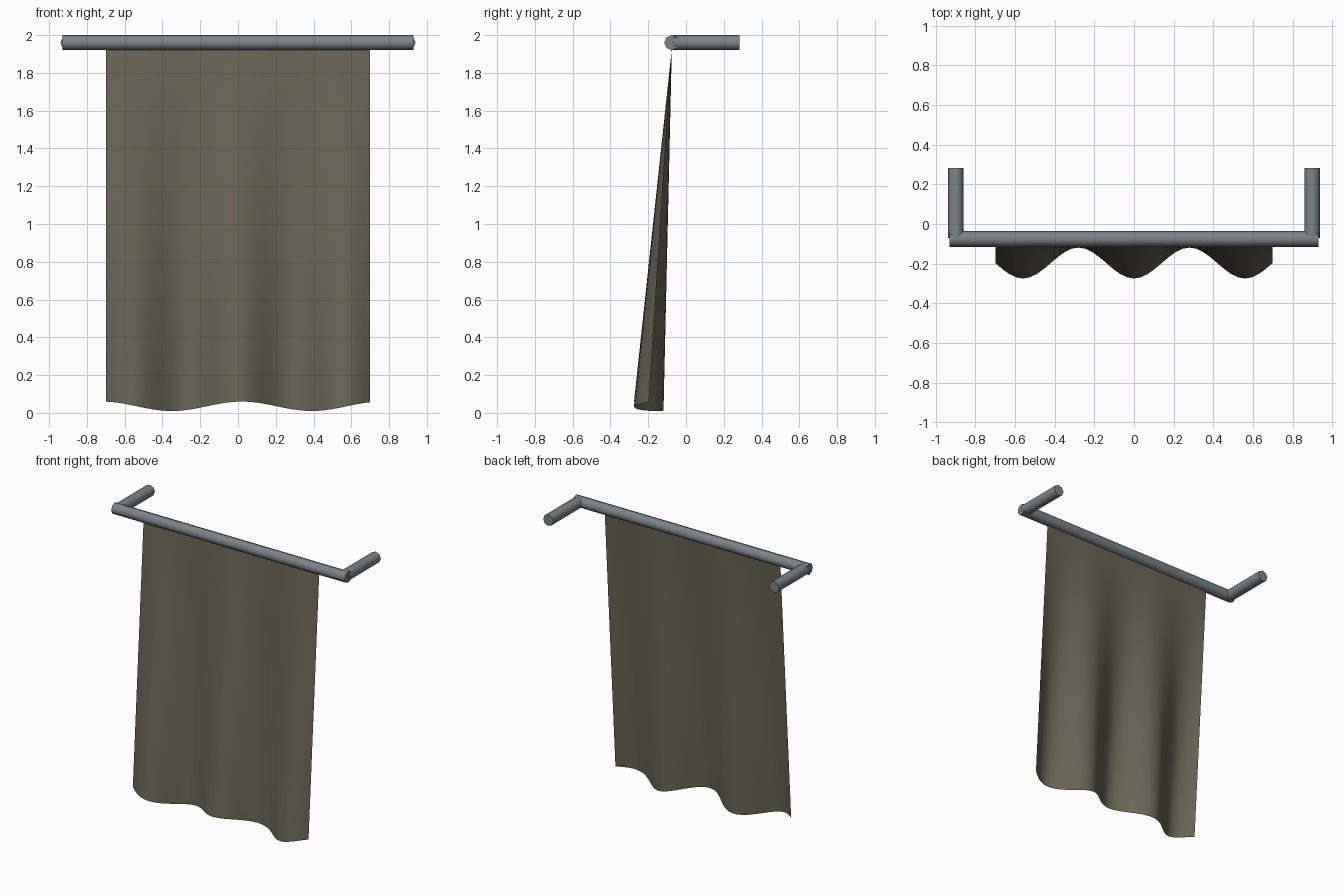
import bpy, bmesh, math
from mathutils import Vector

if "Cube" in bpy.data.objects:
    bpy.data.objects.remove(bpy.data.objects["Cube"])


def material(name, rgb):
    m = bpy.data.materials.new(name)
    m.diffuse_color = (*rgb, 1)
    m.use_nodes = True
    m.node_tree.nodes["Principled BSDF"].inputs["Base Color"].default_value = m.diffuse_color
    return m


metal = material("grey_metal", (0.20, 0.23, 0.25))
fabric = material("olive_fabric", (0.145, 0.13, 0.09))


def finish(bm, name, mat, angle):
    mesh = bpy.data.meshes.new(name)
    bm.to_mesh(mesh)
    bm.free()
    mesh.materials.append(mat)
    ob = bpy.data.objects.new(name, mesh)
    bpy.context.collection.objects.link(ob)
    bpy.ops.object.select_all(action='DESELECT')
    ob.select_set(True)
    bpy.context.view_layer.objects.active = ob
    bpy.ops.object.shade_smooth_by_angle(angle=math.radians(angle))
    return ob


def pipe(name, a, b, r=0.04, sides=8):
    a, b = Vector(a), Vector(b)
    bm = bmesh.new()
    bmesh.ops.create_cone(bm, cap_ends=True, segments=sides,
                          radius1=r, radius2=r, depth=(b - a).length)
    rot = (b - a).to_track_quat('Z', 'Y').to_matrix()
    bmesh.ops.rotate(bm, verts=bm.verts, matrix=rot)
    bmesh.ops.translate(bm, verts=bm.verts, vec=(a + b) / 2)
    return finish(bm, name, metal, 50)


# Hanging rod and its two wall arms
ROD_Y, ROD_Z = -0.075, 1.96
pipe("rod", (-0.93, ROD_Y, ROD_Z), (0.93, ROD_Y, ROD_Z))
for side, sx in (("left", -1), ("right", 1)):
    pipe(side + "_arm", (sx * 0.9, -0.07, ROD_Z), (sx * 0.9, 0.283, ROD_Z))

# Cloth: flat at the rod, swinging forward into three folds at a wavy hem
COLS, ROWS, TOP = 40, 16, 1.93
bm = bmesh.new()
grid = []
for j in range(ROWS + 1):
    t = j / ROWS
    row = []
    for i in range(COLS + 1):
        x = -0.7 + 1.4 * i / COLS
        fold = -0.122 - 0.078 * math.cos(2 * math.pi * x / 0.56)
        hem = 0.035 + 0.025 * math.cos(2 * math.pi * (x - 0.02) / 0.74)
        row.append(bm.verts.new((x, ROD_Y + t * fold, TOP + t * (hem - TOP))))
    grid.append(row)
for j in range(ROWS):
    for i in range(COLS):
        bm.faces.new((grid[j][i], grid[j + 1][i], grid[j + 1][i + 1], grid[j][i + 1]))
finish(bm, "cloth", fabric, 60)
